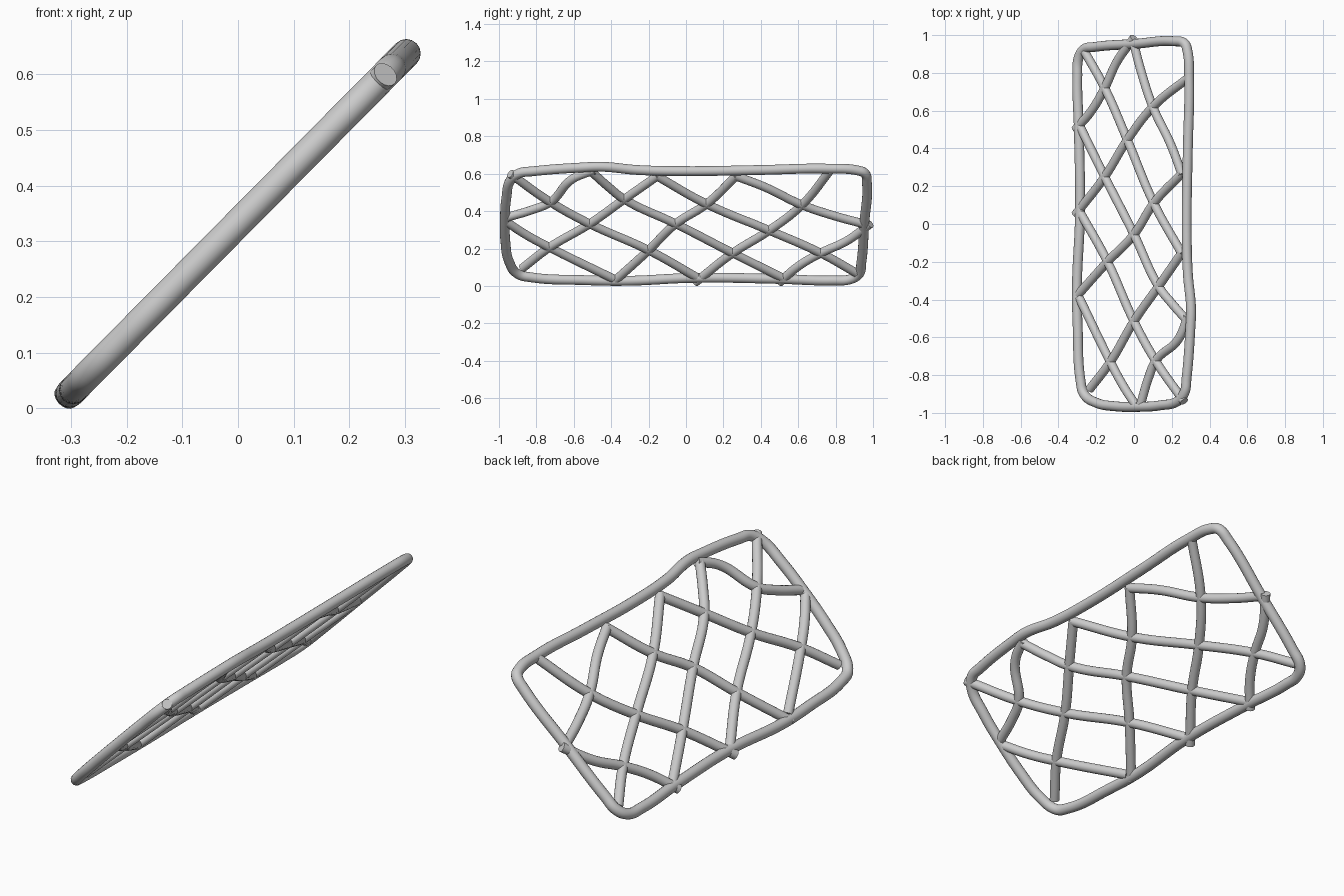
import bpy


def tube(name, pts, radius, closed=False):
    """Round tube through plan-view (x, y) points lying in the tilted panel plane."""
    cu = bpy.data.curves.new(name, 'CURVE')
    cu.dimensions = '3D'
    cu.bevel_depth = radius
    cu.bevel_resolution = 6
    cu.resolution_u = 10
    cu.use_fill_caps = True
    sp = cu.splines.new('BEZIER')
    sp.bezier_points.add(len(pts) - 1)
    sp.use_cyclic_u = closed
    for bp, (x, y) in zip(sp.bezier_points, pts):
        bp.co = (x, y, 0.332 + 1.01 * x)
        bp.handle_left_type = bp.handle_right_type = 'AUTO'
    ob = bpy.data.objects.new(name, cu)
    bpy.context.collection.objects.link(ob)
    bpy.ops.object.select_all(action='DESELECT')
    ob.select_set(True)
    bpy.context.view_layer.objects.active = ob
    bpy.ops.object.convert(target='MESH')
    bpy.ops.object.shade_smooth_by_angle()
    return bpy.context.object


# Slightly wavy outer frame
tube("outer_frame", [
    (0.282, 0.92), (0.268, 0.955), (0.22, 0.967), (0, 0.953), (-0.21, 0.937),
    (-0.265, 0.925), (-0.293, 0.88), (-0.300, 0.78), (-0.292, 0.5), (-0.286, 0.05),
    (-0.302, -0.33), (-0.298, -0.55), (-0.283, -0.83), (-0.265, -0.90),
    (-0.20, -0.946), (-0.10, -0.965), (0.03, -0.968), (0.14, -0.96),
    (0.235, -0.935), (0.268, -0.89), (0.278, -0.82), (0.298, -0.56), (0.302, -0.45),
    (0.285, -0.26), (0.279, 0), (0.285, 0.4), (0.292, 0.76)], 0.026, True)

# Bars running down to the right
falling = [
    [(0, 0.95), (0.04, 0.80), (0.10, 0.62), (0.195, 0.42), (0.255, 0.26)],
    [(-0.26, 0.91), (-0.155, 0.72), (-0.035, 0.445), (0.105, 0.11), (0.255, -0.16)],
    [(-0.295, 0.535), (-0.155, 0.25), (0, -0.055), (0.13, -0.33), (0.20, -0.42), (0.28, -0.51)],
    [(-0.29, 0.07), (-0.14, -0.20), (0, -0.515), (0.115, -0.725), (0.265, -0.94)],
    [(-0.29, -0.39), (-0.125, -0.73), (-0.055, -0.86), (0.01, -0.96)],
]
# Bars running down to the left
rising = [
    [(0, 0.985), (-0.09, 0.86), (-0.155, 0.72), (-0.225, 0.60), (-0.31, 0.50)],
    [(0.295, 0.78), (0.10, 0.62), (-0.035, 0.445), (-0.155, 0.25), (-0.31, 0.05)],
    [(0.255, 0.27), (0.105, 0.11), (0, -0.055), (-0.14, -0.20), (-0.31, -0.39)],
    [(0.255, -0.15), (0.13, -0.33), (0, -0.515), (-0.125, -0.73), (-0.235, -0.875)],
    [(0.285, -0.49), (0.235, -0.61), (0.115, -0.725), (0.075, -0.82), (0.035, -0.955)],
]
for i, pts in enumerate(falling):
    tube(f"falling_bar_{i}", pts, 0.0235)
for i, pts in enumerate(rising):
    tube(f"rising_bar_{i}", pts, 0.0235)
